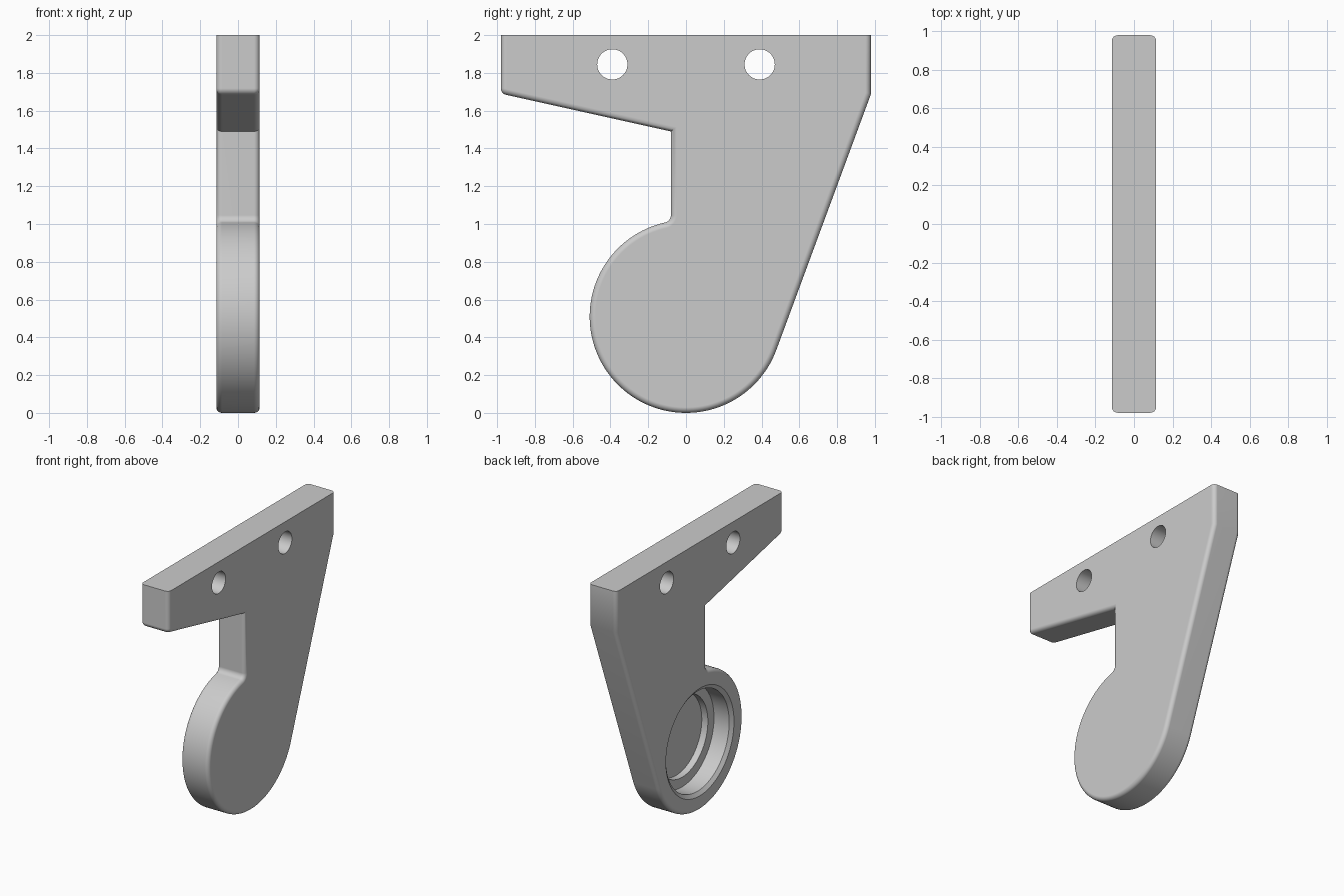
import bpy, bmesh, math
from mathutils import Vector

if "Cube" in bpy.data.objects:
    bpy.data.objects.remove(bpy.data.objects["Cube"])

HALF = 0.115      # half thickness in x
EDGE = 0.03       # rounded edge radius
R = 0.51          # round boss radius, centred on y = 0, z = R
TOP = 2.0


def arc(cy, cz, r, a0, a1, n):
    return [Vector((cy + r * math.cos(a0 + (a1 - a0) * i / n),
                    cz + r * math.sin(a0 + (a1 - a0) * i / n))) for i in range(n + 1)]


def inset(pts, d):
    out = []
    for i, p in enumerate(pts):
        e1 = (p - pts[i - 1]).normalized()
        e2 = (pts[(i + 1) % len(pts)] - p).normalized()
        n1, n2 = Vector((-e1.y, e1.x)), Vector((-e2.y, e2.x))
        out.append(p + (n1 + n2) * (d / (1 + n1.dot(n2))))
    return out


def make_object(name, bm):
    bmesh.ops.recalc_face_normals(bm, faces=bm.faces)
    mesh = bpy.data.meshes.new(name)
    bm.to_mesh(mesh)
    bm.free()
    ob = bpy.data.objects.new(name, mesh)
    bpy.context.collection.objects.link(ob)
    return ob


def loft(bm, rings):
    loops = [[bm.verts.new(p) for p in ring] for ring in rings]
    for a, b in zip(loops, loops[1:]):
        for i in range(len(a)):
            j = (i + 1) % len(a)
            bm.faces.new((a[i], a[j], b[j], b[i]))
    bm.faces.new(loops[0])
    bm.faces.new(loops[-1])


def turned_cutter(name, steps, y, z, n=96):
    """Solid of revolution about x from (x, radius) steps."""
    bm = bmesh.new()
    loft(bm, [[(x, y + r * math.cos(2 * math.pi * i / n), z + r * math.sin(2 * math.pi * i / n))
               for i in range(n)] for x, r in steps])
    ob = make_object(name, bm)
    ob.hide_render = True
    return ob


# Side outline (y, z), counter-clockwise, running past the top for a clean cut
arm_y, arm_z, neck_y, neck_z = 0.98, 1.69, -0.08, 1.49
outline = [Vector((arm_y, TOP + 0.1)), Vector((-arm_y, TOP + 0.1))]
turn = math.pi / 2 - math.atan2(arm_z - neck_z, arm_y + neck_y)
cr = 0.035
outline += arc(-arm_y + cr, arm_z + cr * math.tan(turn / 2), cr, math.pi, math.pi + turn, 6)
outline.append(Vector((neck_y, neck_z)))
f = 0.04
fy = neck_y - f
fh = math.sqrt((R + f) ** 2 - fy ** 2)
join = math.atan2(fh, fy)
outline += arc(fy, R + fh, f, 0, join - math.pi, 8)
tangent = math.atan2(arm_z - R, arm_y) - math.acos(R / math.hypot(arm_y, arm_z - R))
outline += arc(0, R, R, join, tangent + 2 * math.pi, 80)[1:]
outline.append(Vector((arm_y, arm_z)))

# Bracket plate with rounded rim
N = 6
half_rings = []
for k in range(N + 1):
    t = math.pi / 2 * k / N
    half_rings.append((HALF - EDGE + EDGE * math.sin(t), EDGE * (1 - math.cos(t))))
sections = [(-x, d) for x, d in reversed(half_rings)] + half_rings
bm = bmesh.new()
loft(bm, [[(x, p.x, p.y) for p in inset(outline, d)] for x, d in sections])

# Flat, sharp-edged top
cut = bmesh.ops.bisect_plane(bm, geom=bm.verts[:] + bm.edges[:] + bm.faces[:],
                             plane_co=(0, 0, TOP), plane_no=(0, 0, 1), clear_outer=True)
rim = [g for g in cut["geom_cut"] if isinstance(g, bmesh.types.BMEdge)]
bmesh.ops.contextual_create(bm, geom=rim)
bracket = make_object("bracket_plate", bm)

# Stepped bearing pocket on the left face, and two bolt holes
cutters = [turned_cutter("pocket_cutter", [(-HALF - 0.05, 0.40), (-HALF, 0.40), (-HALF + 0.02, 0.372),
                                           (-HALF + 0.145, 0.372), (-HALF + 0.145, 0.30),
                                           (-HALF + 0.195, 0.30)], 0, R)]
for y in (-0.39, 0.39):
    cutters.append(turned_cutter("bolt_hole_cutter", [(-0.2, 0.08), (0.2, 0.08)], y, 1.845, 48))

bpy.context.view_layer.objects.active = bracket
bracket.select_set(True)
for c in cutters:
    mod = bracket.modifiers.new("cut", "BOOLEAN")
    mod.operation = "DIFFERENCE"
    mod.solver = "EXACT"
    mod.object = c
    bpy.ops.object.modifier_apply(modifier=mod.name)
for c in cutters:
    bpy.data.objects.remove(c)

# Smooth rounds, flat faces
bpy.ops.object.shade_smooth_by_angle(angle=math.radians(30))
wn = bracket.modifiers.new("face_weighting", "WEIGHTED_NORMAL")
wn.keep_sharp = True
